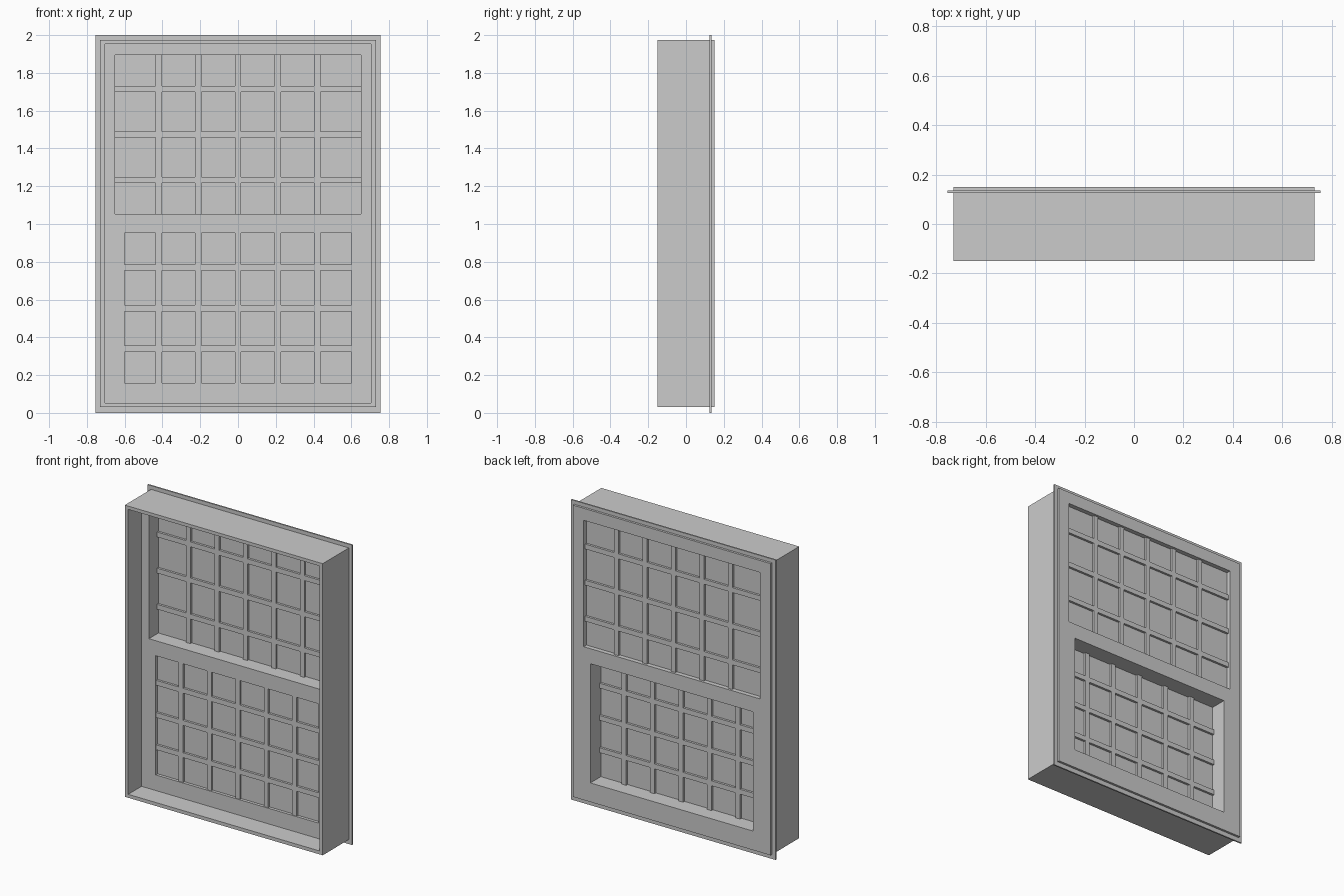
import bpy, bmesh

if "Cube" in bpy.data.objects:
    bpy.data.objects.remove(bpy.data.objects["Cube"])

HALF_W = 0.73                      # half width of the window casing


def add_box(bm, x0, x1, y0, y1, z0, z1):
    r = bmesh.ops.create_cube(bm, size=1)
    for v in r["verts"]:
        v.co = (x1 if v.co.x > 0 else x0,
                y1 if v.co.y > 0 else y0,
                z1 if v.co.z > 0 else z0)


def finish(bm, name):
    me = bpy.data.meshes.new(name)
    bm.to_mesh(me)
    bm.free()
    ob = bpy.data.objects.new(name, me)
    bpy.context.collection.objects.link(ob)
    return ob


def panel(name, xs, zs, holes, y0, y1):
    """Flat slab on a grid of x and z lines, leaving out the hole rectangles."""
    bm = bmesh.new()
    grid = {(x, z): bm.verts.new((x, y0, z)) for x in xs for z in zs}
    for xa, xb in zip(xs, xs[1:]):
        for za, zb in zip(zs, zs[1:]):
            cx, cz = (xa + xb) / 2, (za + zb) / 2
            if any(abs(cx) < w and lo < cz < hi for w, lo, hi in holes):
                continue
            bm.faces.new([grid[p] for p in ((xa, za), (xb, za), (xb, zb), (xa, zb))])
    faces = bm.faces[:]
    r = bmesh.ops.extrude_face_region(bm, geom=faces, use_keep_orig=True)
    for v in r["geom"]:
        if isinstance(v, bmesh.types.BMVert):
            v.co.y = y1
    bmesh.ops.delete(bm, geom=[v for v in bm.verts if not v.link_faces], context="VERTS")
    bmesh.ops.recalc_face_normals(bm, faces=bm.faces[:])
    bmesh.ops.dissolve_limit(bm, angle_limit=0.01, verts=bm.verts[:], edges=bm.edges[:])
    return finish(bm, name)


def ring(name, wo, wi, z0, z1, z2, z3, y0, y1):
    return panel(name, [-wo, -wi, wi, wo], [z0, z1, z2, z3], [(wi, z1, z2)], y0, y1)


def glazing(prefix, w, z0, z1, y, dz):
    """Glass pane centred on depth y with a grid of bars proud of both sides."""
    bm = bmesh.new()
    add_box(bm, -w, w, y - 0.015, y + 0.015, z0, z1)
    finish(bm, prefix + "_glass")
    bm = bmesh.new()
    b, t = 0.0165, 0.03
    for i in range(-2, 3):
        x = i * 0.21
        add_box(bm, x - b, x + b, y - t, y + t, z0, z1)
    zc = (z0 + z1) / 2
    for i in (-1, 0, 1):
        z = zc + i * dz
        add_box(bm, -w, w, y - t, y + t, z - b, z + b)
    finish(bm, prefix + "_glazing_bars")


# Deep casing in front of the sash panel
ring("casing", HALF_W, 0.705, 0.03, 0.053, 1.953, 1.975, -0.15, -0.01)

# Thick sash panel with an upper and a lower opening
upper, lower = (0.65, 1.052, 1.895), (0.60, 0.157, 0.952)
panel("sash_panel", [-HALF_W, -0.65, -0.6, 0.6, 0.65, HALF_W],
      [0.03, lower[1], lower[2], upper[1], upper[2], 1.975],
      [upper, lower], -0.01, 0.15)

# Thin mounting flange around the back
ring("mounting_flange", 0.755, HALF_W, 0.0, 0.03, 1.975, 2.0, 0.125, 0.135)

# Glass and bars: upper near the back, lower near the front
glazing("upper", *upper, 0.105, 0.241)
glazing("lower", *lower, 0.025, 0.215)
